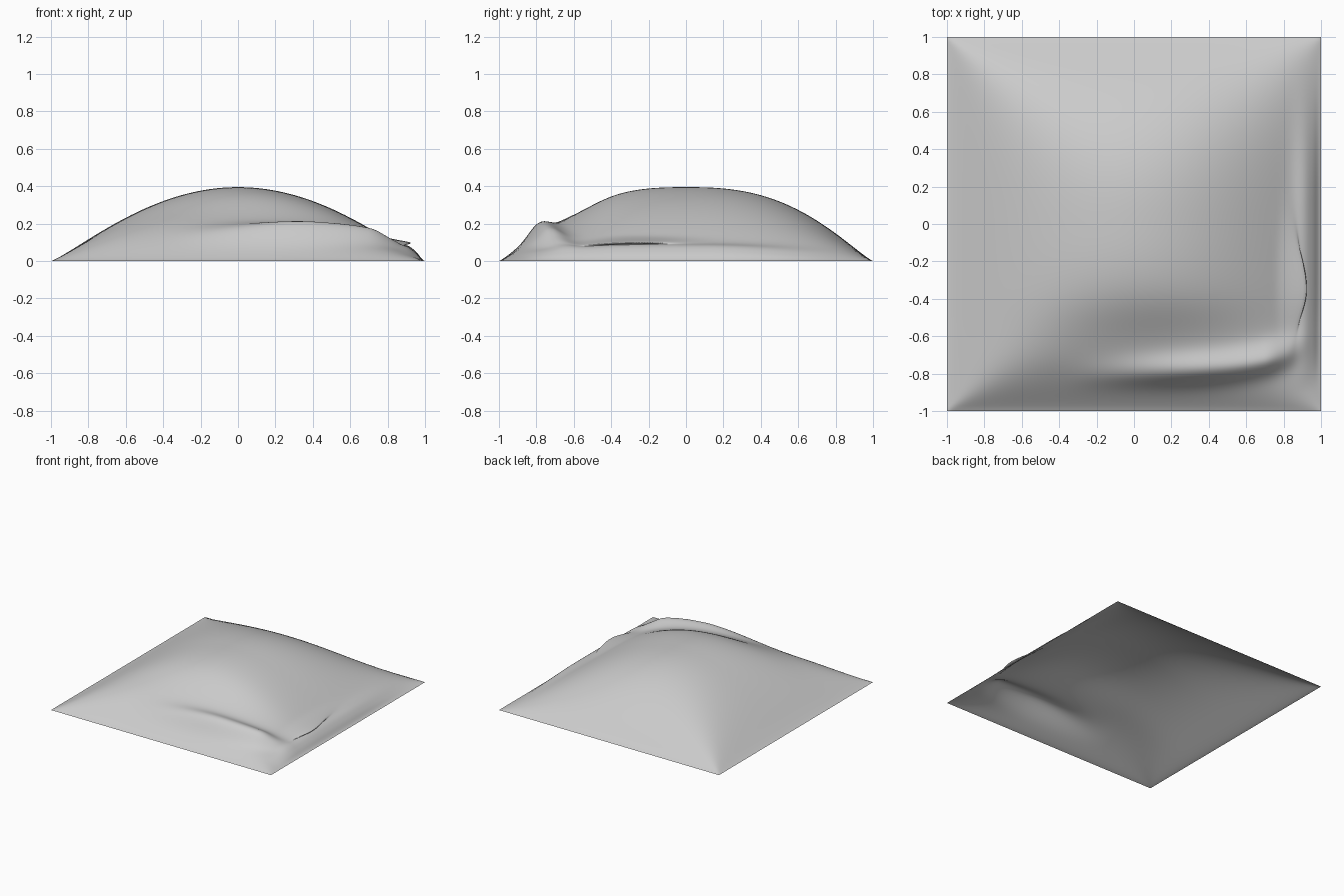
import bpy
import bmesh
import math

cube = bpy.data.objects.get("Cube")
if cube:
    bpy.data.objects.remove(cube, do_unlink=True)


def bump(t, centre, width):
    """Bell-shaped falloff."""
    return math.exp(-0.5 * ((t - centre) / width) ** 2)


def ramp(a, b, t):
    """Smooth step from 0 at a to 1 at b."""
    t = min(1.0, max(0.0, (t - a) / (b - a)))
    return t * t * (3 - 2 * t)


def arch(t, power):
    """Arched profile, 1 in the middle and 0 at both edges."""
    return max(1e-6, 1 - abs(t) ** power) ** 1.2


def surface_point(u, v):
    # Broad dome over a flat square border, creased toward the corners on the right side
    crease = 0.9 + 1.3 * (1 - ramp(-0.5, 0.6, u))
    blend = arch(u, 2.0) ** -crease + arch(v, 2.6) ** -crease - 1
    dome = 0.395 * blend ** (-1 / crease)
    border = ramp(0, 0.04, 1 - abs(u)) * ramp(0, 0.04, 1 - abs(v))

    # Raised ridge along the front, curving back at the left corner
    ridge_y = -0.80 + 0.04 * u + 0.16 * max(u, 0) ** 4
    side = 0.05 if v < ridge_y else 0.06
    ridge = 0.066 * ramp(-0.45, 0.4, u) * (1 - ramp(0.70, 0.95, u))
    ridge *= bump(v, ridge_y, side)

    # Shallow valley behind the ridge
    valley = 0.032 * bump(v, -0.6, 0.12) * bump(u, 0.2, 0.4)

    # Steep rim on the left flank, with an overhanging lip pushed outward
    rim = 0.034 * bump(u, 0.92, 0.045) * ramp(-0.9, -0.6, v) * (1 - ramp(0.1, 0.9, v))
    push = 0.09 * bump(u, 0.83, 0.026) * bump(v, -0.35, 0.15 if v < -0.35 else 0.2)

    return u + push, v, dome + border * (ridge - valley + rim)


# Curved sheet
bm = bmesh.new()
bmesh.ops.create_grid(bm, x_segments=200, y_segments=140, size=1.0)
for vert in bm.verts:
    vert.co = surface_point(vert.co.x, vert.co.y)
mesh = bpy.data.meshes.new("curved_sheet")
bm.to_mesh(mesh)
bm.free()
mesh.shade_smooth()

# Plain grey finish
grey = bpy.data.materials.new("light_grey")
grey.use_nodes = True
colour = (0.6, 0.6, 0.6, 1.0)
grey.diffuse_color = colour
grey.node_tree.nodes["Principled BSDF"].inputs["Base Color"].default_value = colour
mesh.materials.append(grey)

sheet = bpy.data.objects.new("curved_sheet", mesh)
bpy.context.collection.objects.link(sheet)
